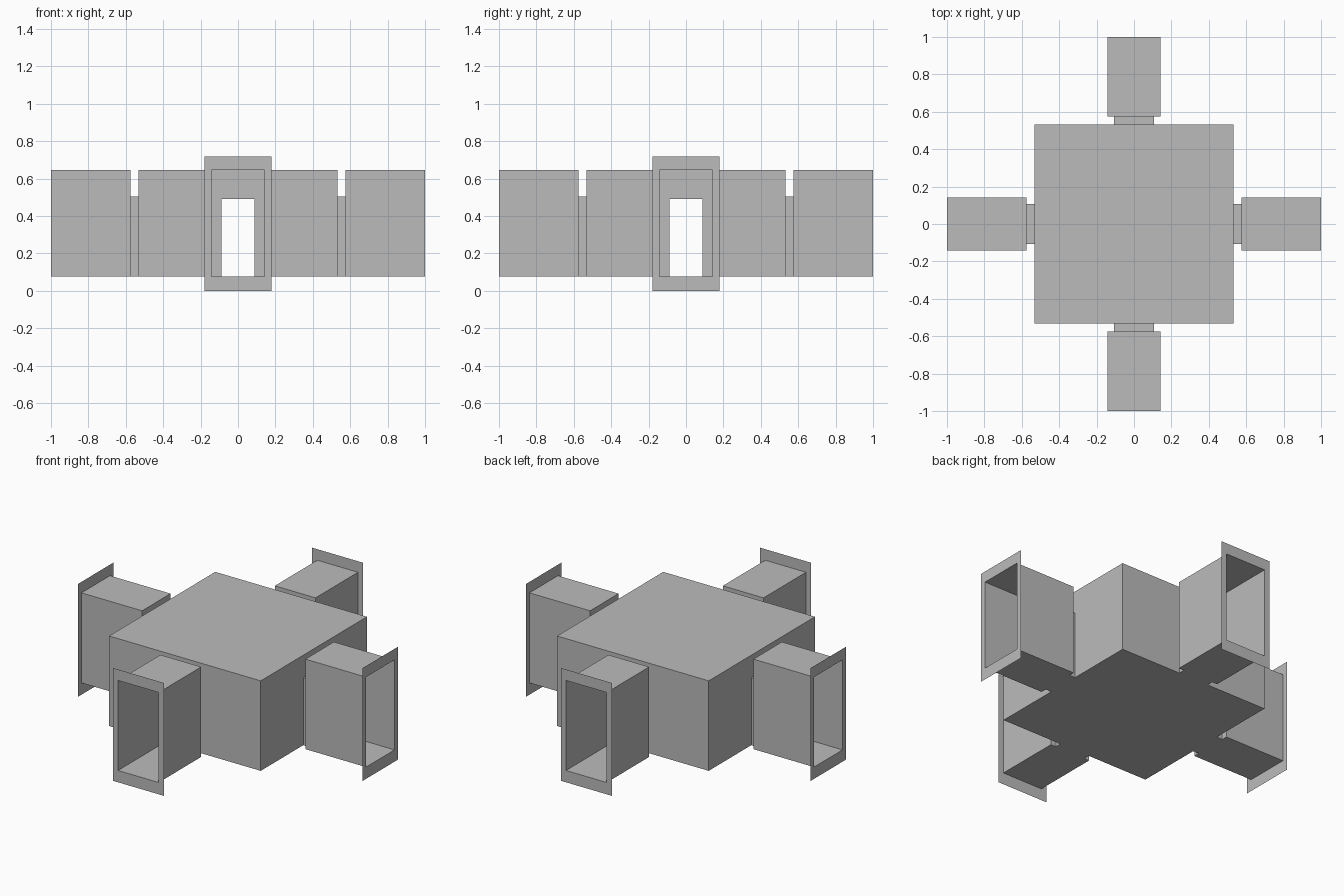
import bpy
import bmesh
from math import pi
from mathutils import Matrix

cube = bpy.data.objects.get("Cube")
if cube:
    bpy.data.objects.remove(cube, do_unlink=True)

grey = bpy.data.materials.new("plain grey")
grey.use_nodes = True
COLOUR = (0.5, 0.5, 0.5, 1)
grey.diffuse_color = COLOUR
grey.node_tree.nodes["Principled BSDF"].inputs["Base Color"].default_value = COLOUR

# Distances from the centre
ROOM, NECK_END, MOUTH = 0.533, 0.574, 1.0
FLOOR, CEILING = 0.075, 0.647

# Rectangular openings: half width, bottom, top
room_side = (ROOM, FLOOR, CEILING)
flange_rim = (0.18, 0.0, 0.717)
tunnel = (0.143, FLOOR, CEILING)
neck = (0.106, FLOOR, 0.503)
trim_outer = (0.123, FLOOR, 0.517)
trim_inner = (0.089, FLOOR, 0.492)


def loop(bm, rect, y):
    w, low, high = rect
    return [bm.verts.new((x, y, z)) for x, z in
            ((-w, low), (w, low), (w, high), (-w, high))]


def bridge(bm, a, b):
    """Join two rectangular loops, leaving out sides with no area."""
    for i in range(4):
        j = (i + 1) % 4
        face = bm.faces.new((a[i], a[j], b[j], b[i]))
        if face.calc_area() < 1e-6:
            bm.faces.remove(face)


def band(rect_a, y_a, rect_b, y_b):
    """Thin sheet between two rectangles: a ring if flat, a tube if deep."""
    bm = bmesh.new()
    bridge(bm, loop(bm, rect_a, y_a), loop(bm, rect_b, y_b))
    return bm


def finish(bm, name, turn=0):
    bm.transform(Matrix.Rotation(turn, 4, "Z"))
    mesh = bpy.data.meshes.new(name)
    bm.to_mesh(mesh)
    bm.free()
    mesh.materials.append(grey)
    bpy.context.collection.objects.link(bpy.data.objects.new(name, mesh))


# Floor and ceiling of the central room
for name, z in (("room_floor", FLOOR), ("room_ceiling", CEILING)):
    bm = bmesh.new()
    bmesh.ops.create_grid(bm, x_segments=1, y_segments=1, size=ROOM,
                          matrix=Matrix.Translation((0, 0, z)))
    if z == FLOOR:
        bmesh.ops.reverse_faces(bm, faces=bm.faces)
    finish(bm, name)

# Four identical sides: wall, neck, tunnel and end flange
for i, side in enumerate(("back", "left", "front", "right")):
    turn = -i * pi / 2
    parts = {
        "wall": (room_side, ROOM, neck, ROOM),
        "neck": (neck, ROOM, neck, NECK_END),
        "tunnel_end": (neck, NECK_END, tunnel, NECK_END),
        "doorway_trim": (trim_outer, NECK_END + 0.003, trim_inner, NECK_END + 0.003),
        "tunnel": (tunnel, NECK_END, tunnel, MOUTH),
        "flange": (flange_rim, MOUTH, tunnel, MOUTH),
    }
    for part, shape in parts.items():
        finish(band(*shape), f"{side}_{part}", turn)
